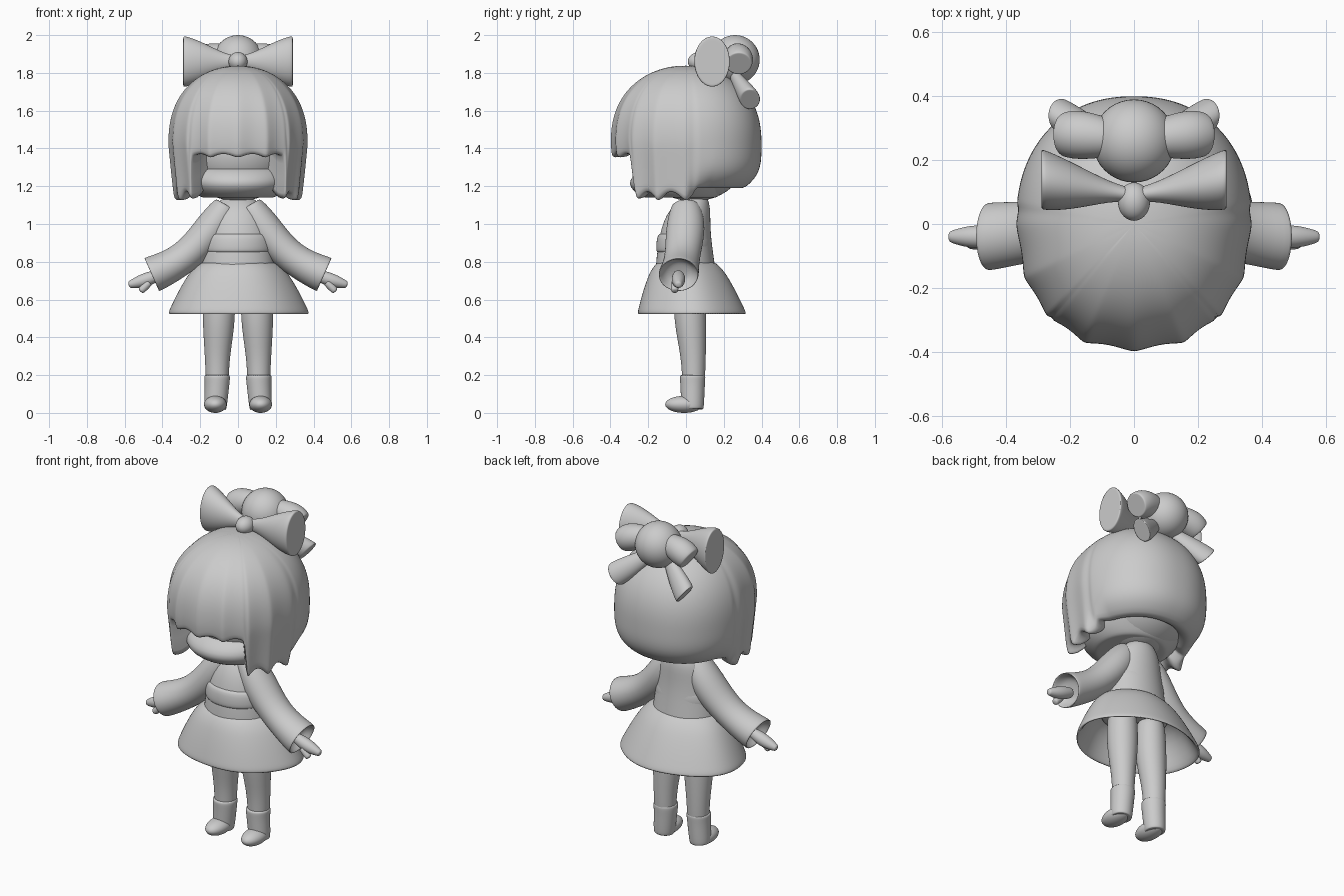
import bpy, bmesh
from math import sin, cos, pi, copysign
from mathutils import Vector

default_cube = bpy.data.objects.get("Cube")
if default_cube:
    bpy.data.objects.remove(default_cube, do_unlink=True)

grey = (0.6, 0.6, 0.6, 1)
clay = bpy.data.materials.new("clay_grey")
clay.use_nodes = True
clay.diffuse_color = grey
clay.node_tree.nodes["Principled BSDF"].inputs["Base Color"].default_value = grey

# End caps as (scale, push along the path), both relative to the last radius
ROUND = ((0.8, 0.3), (0.4, 0.5))
FLAT = ((0.9, 0), (0.5, 0))
HOLLOW = ((0.92, 0), (0.7, -0.5), (0.3, -0.6))


def skin(name, loops, mirror=False, levels=2):
    """Bridge closed loops of points into a smooth capped surface."""
    bm = bmesh.new()
    rows = [[bm.verts.new(point) for point in loop] for loop in loops]
    for upper, lower in zip(rows, rows[1:]):
        for i in range(len(upper)):
            bm.faces.new((upper[i - 1], upper[i], lower[i], lower[i - 1]))
    bm.faces.new(rows[0])
    bm.faces.new(rows[-1])
    bmesh.ops.recalc_face_normals(bm, faces=bm.faces)
    for face in bm.faces:
        face.smooth = True
    mesh = bpy.data.meshes.new(name)
    bm.to_mesh(mesh)
    bm.free()
    mesh.materials.append(clay)
    part = bpy.data.objects.new(name, mesh)
    bpy.context.collection.objects.link(part)
    if mirror:
        part.modifiers.new("mirror", 'MIRROR').use_mirror_merge = False
    smooth = part.modifiers.new("smooth", 'SUBSURF')
    smooth.levels = smooth.render_levels = levels


def ring(centre, across, radius, depth, folds, sides=32):
    """Elliptical loop; depth is its y radius relative to its width."""
    loop = []
    for k in range(sides):
        angle = 2 * pi * k / sides
        wave = radius * (1 + folds * sin(5 * angle + 1))
        loop.append(centre + across * wave * cos(angle) + Vector((0, wave * depth * sin(angle), 0)))
    return loop


def limb(name, path, radii, depth=1.0, cap=FLAT, folds=0.0, mirror=False):
    """Sweep an ellipse along a path, facing each ring along its direction."""
    path = [Vector(point) for point in path]
    loops = []
    for i, (centre, radius) in enumerate(zip(path, radii)):
        along = (path[min(i + 1, len(path) - 1)] - path[max(i - 1, 0)]).normalized()
        across = Vector((-along.z, 0, along.x)).normalized()
        if i == 0:
            loops.append(ring(centre, across, radius * 0.8, depth, folds))
        loops.append(ring(centre, across, radius, depth, folds))
    for scale, push in cap:
        loops.append(ring(centre + along * radius * push, across, radius * scale, depth, folds))
    skin(name, loops, mirror)


def ball(name, centre, radii, mirror=False):
    bpy.ops.mesh.primitive_uv_sphere_add(segments=40, ring_count=24, location=centre)
    part = bpy.context.object
    part.name = name
    part.scale = radii
    bpy.ops.object.transform_apply(location=True, rotation=False, scale=True)
    bpy.ops.object.shade_smooth()
    part.data.materials.append(clay)
    if mirror:
        part.modifiers.new("mirror", 'MIRROR').use_mirror_merge = False


# Bobbed hair: a dome whose lower edge depends on direction
# turn runs from 0 at the front to 1 at the back
CROWN, WIDEST = 1.84, 1.42
COLUMNS, ROWS = 144, 22


def strand(turn):
    return abs(sin(8 * pi * turn))


def edge_height(turn):
    if turn < 0.25:
        return 1.35 + 0.02 * strand(turn)    # fringe
    if turn < 0.54:
        return 1.12 + 0.05 * strand(turn)    # side locks
    return 1.19                              # nape


def dome_radius(z, angle):
    """Relative radius: round crown, straight locks, tucked-in nape."""
    if z > WIDEST:
        return (1 - ((z - WIDEST) / (CROWN - WIDEST)) ** 2.4) ** 0.5
    drop = (WIDEST - z) / 0.3
    behind = max(0, min(1, -3 * cos(angle)))
    tucked = max(0, 1 - drop ** 3.5) ** 0.5
    straight = 1 - 0.08 * drop
    return straight + (tucked - straight) * behind


def hair_loop(down, inset=1.0, lift=0.0):
    loop = []
    for k in range(COLUMNS):
        angle = 2 * pi * k / COLUMNS - pi
        turn = abs(angle) / pi
        top = CROWN - 0.002
        z = top - (top - edge_height(turn)) * (down + 2 * down * down) / 3
        radius = dome_radius(z, angle) * inset
        if turn < 0.54:
            radius *= 1 - 0.04 * down * strand(turn)
        side = copysign(abs(sin(angle)) ** 0.9, sin(angle))
        front = copysign(abs(cos(angle)) ** 0.9, cos(angle))
        loop.append((0.37 * radius * side, -0.4 * radius * front, z + lift))
    return loop


hair = [hair_loop(row / ROWS) for row in range(ROWS + 1)]
hair += [hair_loop(1, 0.93), hair_loop(1, 0.78, 0.01), hair_loop(1, 0.62, 0.1)]
skin("bob_hair", hair, levels=1)

# Head, jaw and neck under the hair
ball("head", (0, 0.04, 1.38), (0.29, 0.29, 0.26))
limb("jaw", [(0, 0.04, 1.3), (0, -0.05, 1.21), (0, -0.03, 1.14)], [0.28, 0.28, 0.2])
limb("neck", [(0, 0.05, 1.2), (0, 0.05, 1.05)], [0.065, 0.07])

# Dress: bodice, sash and hollow flared skirt
limb("bodice", [(0, 0.05, 1.14), (0, 0.02, 1.08), (0, -0.01, 0.95), (0, 0, 0.7)],
     [0.08, 0.14, 0.17, 0.21], depth=0.8)
limb("sash", [(0, -0.01, 0.95), (0, -0.01, 0.85)], [0.18, 0.19], depth=0.8)
drops = [step / 6 for step in range(7)]
limb("skirt", [(0, 0.03 * t, 0.8 - 0.28 * t) for t in drops],
     [0.2 + 0.18 * t ** 0.7 for t in drops], depth=0.77, cap=HOLLOW, folds=0.015)

# Wide sleeves with open cuffs, hands and thumbs
limb("sleeve", [(0.06, 0, 1.1), (0.13, 0, 0.98), (0.28, -0.02, 0.81), (0.46, -0.04, 0.73)],
     [0.07, 0.1, 0.08, 0.1], depth=1.1, cap=HOLLOW, mirror=True)
limb("hand", [(0.42, -0.04, 0.73), (0.5, -0.04, 0.7), (0.57, -0.04, 0.68)],
     [0.03, 0.04, 0.02], cap=ROUND, mirror=True)
limb("thumb", [(0.47, -0.06, 0.69), (0.51, -0.06, 0.65)], [0.02, 0.02],
     cap=ROUND, mirror=True)

# Legs running into short boots
limb("leg", [(0.1, 0.02, 0.7), (0.1, 0.02, 0.5), (0.11, 0.04, 0.3), (0.11, 0.04, 0.15)],
     [0.08, 0.09, 0.065, 0.06], mirror=True)
limb("boot", [(0.11, 0.035, 0.2), (0.11, 0.035, 0.16), (0.12, 0.035, 0.02)],
     [0.07, 0.065, 0.06], mirror=True)
ball("boot_toe", (0.12, -0.01, 0.045), (0.06, 0.1, 0.045), mirror=True)

# Bow in front of the bun
limb("bow_loop", [(0, 0.09, 1.86), (0.07, 0.1, 1.86), (0.2, 0.12, 1.86), (0.29, 0.14, 1.86)],
     [0.03, 0.04, 0.11, 0.14], depth=0.7, mirror=True)
ball("bow_knot", (0, 0.07, 1.86), (0.05, 0.06, 0.05))

# Bun with drooping side puffs and ribbon tails
ball("bun", (0, 0.26, 1.87), (0.13, 0.13, 0.13))
limb("bun_puff", [(0.07, 0.27, 1.9), (0.17, 0.28, 1.88), (0.22, 0.28, 1.85)],
     [0.06, 0.08, 0.07], mirror=True)
limb("ribbon_tail", [(0.05, 0.25, 1.8), (0.15, 0.3, 1.72), (0.23, 0.34, 1.66)],
     [0.03, 0.06, 0.07], depth=0.8, mirror=True)
